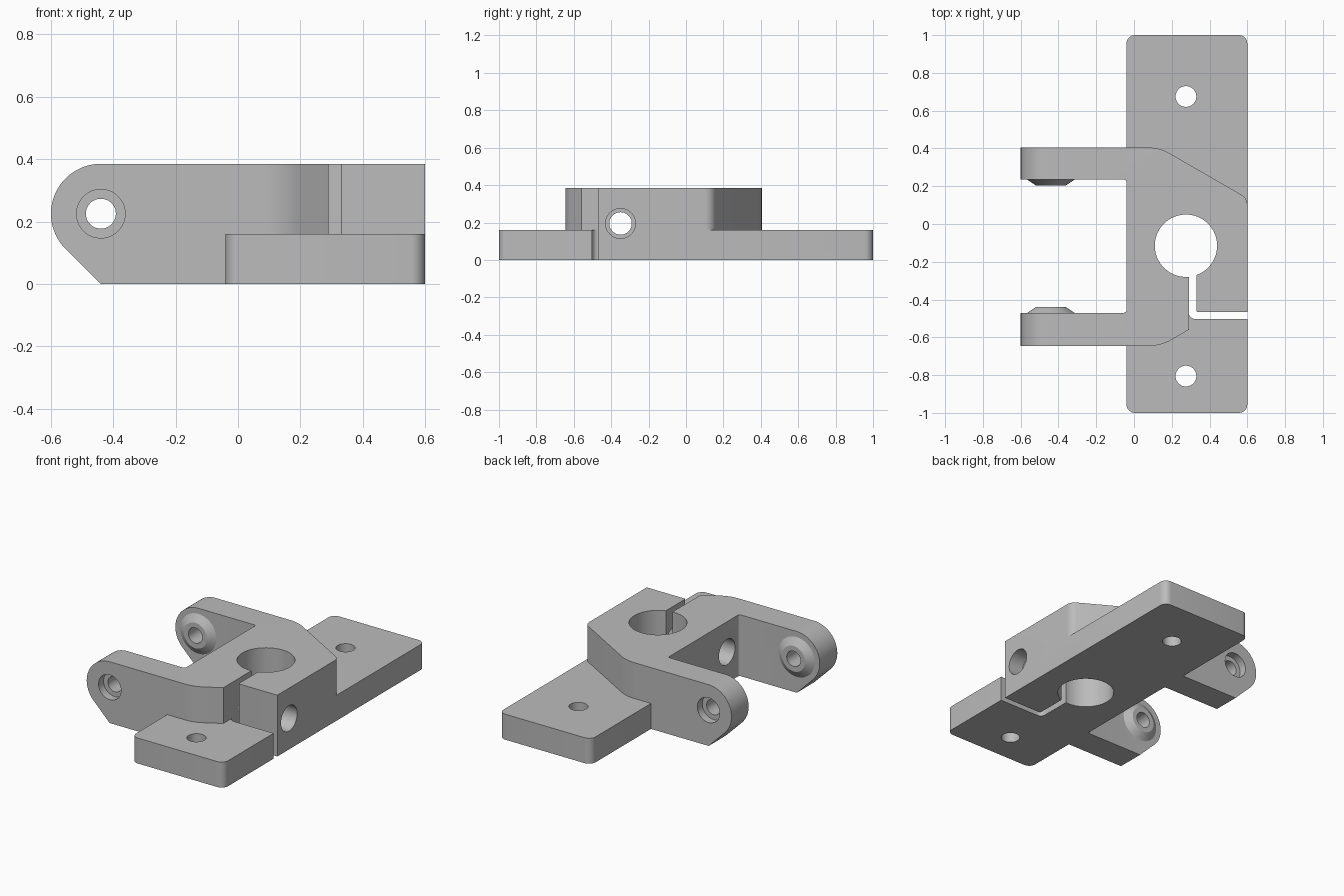
import bpy, bmesh, math
from mathutils import Vector, Matrix

if "Cube" in bpy.data.objects:
    bpy.data.objects.remove(bpy.data.objects["Cube"])

grey = bpy.data.materials.new("light_grey")
grey.diffuse_color = (0.5, 0.5, 0.5, 1)
grey.use_nodes = True
grey.node_tree.nodes["Principled BSDF"].inputs["Base Color"].default_value = grey.diffuse_color


def finish(bm, name):
    bmesh.ops.recalc_face_normals(bm, faces=bm.faces)
    me = bpy.data.meshes.new(name)
    bm.to_mesh(me)
    bm.free()
    me.materials.append(grey)
    ob = bpy.data.objects.new(name, me)
    bpy.context.collection.objects.link(ob)
    return ob


def rounded(points, seg=8):
    """Outline from (x, y, corner radius) points."""
    out = []
    n = len(points)
    for i, (x, y, r) in enumerate(points):
        p = Vector((x, y))
        if r == 0:
            out.append(p)
            continue
        a = (Vector(points[i - 1][:2]) - p).normalized()
        b = (Vector(points[(i + 1) % n][:2]) - p).normalized()
        half = a.angle(b) / 2
        c = p + (a + b).normalized() * (r / math.sin(half))
        t = r / math.tan(half)
        u, v = p + a * t - c, p + b * t - c
        total = u.angle(v)
        for k in range(seg + 1):
            f = k / seg
            w = (u * math.sin((1 - f) * total) + v * math.sin(f * total)) / math.sin(total)
            out.append(c + w)
    return out


def extrude(name, outline, lo, hi, along="z"):
    bm = bmesh.new()
    place = (lambda p: (p[0], p[1], lo)) if along == "z" else (lambda p: (p[0], lo, p[1]))
    face = bm.faces.new([bm.verts.new(place(p)) for p in outline])
    new = bmesh.ops.extrude_face_region(bm, geom=[face])["geom"]
    d = Vector((0, 0, hi - lo)) if along == "z" else Vector((0, hi - lo, 0))
    bmesh.ops.translate(bm, vec=d, verts=[g for g in new if isinstance(g, bmesh.types.BMVert)])
    return finish(bm, name)


def cone(name, start, end, r1, r2=None, seg=64):
    start, end = Vector(start), Vector(end)
    d = end - start
    m = Matrix.Translation((start + end) / 2) @ d.to_track_quat("Z", "Y").to_matrix().to_4x4()
    bm = bmesh.new()
    bmesh.ops.create_cone(bm, cap_ends=True, segments=seg, radius1=r1,
                          radius2=r1 if r2 is None else r2, depth=d.length, matrix=m)
    return finish(bm, name)


def combine(target, other, op):
    mod = target.modifiers.new(op, "BOOLEAN")
    mod.operation, mod.solver, mod.object = op, "EXACT", other
    bpy.context.view_layer.objects.active = target
    bpy.ops.object.modifier_apply(modifier=mod.name)
    bpy.data.objects.remove(other, do_unlink=True)


# Mounting plate
bracket = extrude("clamp_bracket", rounded([
    (-0.04, -1, 0.045), (0.6, -1, 0.045), (0.6, 1, 0.045), (-0.04, 1, 0.045)]), 0, 0.16)

# Raised clamp body with two fork arms
body = extrude("fork_body", rounded([
    (-0.6, 0.405, 0), (0.135, 0.405, 0.22), (0.6, 0.137, 0.06), (0.6, -0.467, 0),
    (0.29, -0.467, 0), (0.29, -0.56, 0), (0.143, -0.645, 0.22), (-0.6, -0.645, 0),
    (-0.6, -0.47, 0), (-0.04, -0.47, 0.015), (-0.04, 0.235, 0.015), (-0.6, 0.235, 0)]), 0, 0.385)

# Rounded arm ends with a sloped underside
PX, PZ, R = -0.44, 0.225, 0.16
arc = [(PX + R * math.cos(a), PZ + R * math.sin(a))
       for a in [math.radians(225 - 135 * k / 32) for k in range(33)]]
nose = extrude("nose_cutter", [(-0.8, -0.1), (-0.341, -0.1)] + arc + [(PX, 0.5), (-0.8, 0.5)],
               -0.9, 0.9, "y")
combine(body, nose, "DIFFERENCE")
combine(bracket, body, "UNION")

# Pivot bosses on the inner arm faces, with stepped holes
for inner, outer, s in ((0.235, 0.405, 1), (-0.47, -0.645, -1)):
    boss = cone("pivot_boss", (PX, inner + s * 0.01, PZ), (PX, inner - s * 0.03, PZ), 0.14, 0.08)
    combine(bracket, boss, "UNION")
    combine(bracket, cone("recess", (PX, outer + s * 0.1, PZ), (PX, outer - s * 0.05, PZ), 0.078),
            "DIFFERENCE")
    combine(bracket, cone("hole", (PX, outer + s * 0.1, PZ), (PX, inner - s * 0.1, PZ), 0.048),
            "DIFFERENCE")

# Clamp bore and mounting holes
for y, r in ((-0.115, 0.165), (0.675, 0.055), (-0.805, 0.055)):
    combine(bracket, cone("bore", (0.275, y, -0.2), (0.275, y, 0.6), r), "DIFFERENCE")

# L-shaped clamping slot
slot = extrude("slot_cutter", rounded([
    (0.29, -0.2, 0), (0.29, -0.503, 0.035), (0.8, -0.503, 0), (0.8, -0.467, 0),
    (0.33, -0.467, 0.008), (0.33, -0.2, 0)]), -0.2, 0.6)
combine(bracket, slot, "DIFFERENCE")

# Clamp screw hole with a recess at each end
for x0, x1, r in ((-0.2, 0.8, 0.06), (0.5, 0.8, 0.08), (-0.2, 0.06, 0.08)):
    combine(bracket, cone("screw_hole", (x0, -0.35, 0.195), (x1, -0.35, 0.195), r), "DIFFERENCE")

bpy.ops.object.select_all(action="DESELECT")
bracket.select_set(True)
bpy.context.view_layer.objects.active = bracket
bpy.ops.object.shade_smooth_by_angle(angle=math.radians(25))
